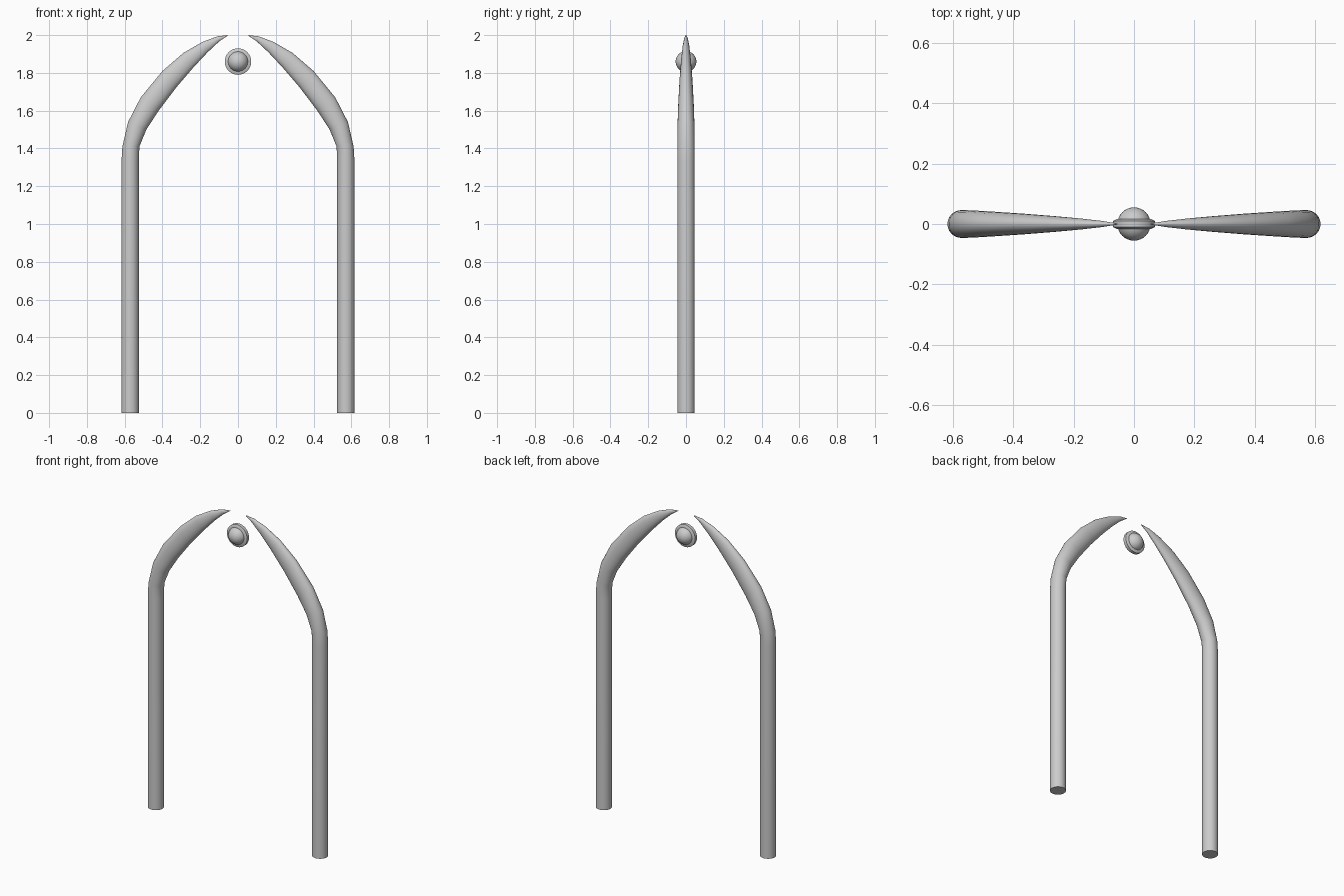
import bpy, bmesh, math
from mathutils import Vector

cube = bpy.data.objects.get("Cube")
if cube:
    bpy.data.objects.remove(cube)

grey = bpy.data.materials.new("light grey")
grey.use_nodes = True
colour = (0.6, 0.6, 0.6, 1)
grey.diffuse_color = colour
grey.node_tree.nodes["Principled BSDF"].inputs["Base Color"].default_value = colour


def finish(name, bm):
    bmesh.ops.recalc_face_normals(bm, faces=bm.faces)
    mesh = bpy.data.meshes.new(name)
    bm.to_mesh(mesh)
    bm.free()
    mesh.materials.append(grey)
    obj = bpy.data.objects.new(name, mesh)
    bpy.context.collection.objects.link(obj)
    bpy.ops.object.select_all(action="DESELECT")
    obj.select_set(True)
    bpy.context.view_layer.objects.active = obj
    bpy.ops.object.shade_smooth_by_angle(angle=math.radians(40))
    return obj


# Tapered arm sections: outer edge x, z, inner edge x, z, half depth
SECTIONS = [
    (0.617, 0, 0.525, 0, 0.046),
    (0.617, 1.33, 0.525, 1.33, 0.046),
    (0.612, 1.41, 0.522, 1.41, 0.046),
    (0.582, 1.54, 0.485, 1.50, 0.045),
    (0.515, 1.67, 0.420, 1.60, 0.041),
    (0.400, 1.81, 0.325, 1.725, 0.034),
    (0.290, 1.905, 0.235, 1.83, 0.026),
    (0.190, 1.963, 0.160, 1.91, 0.018),
    (0.110, 1.993, 0.100, 1.966, 0.010),
    (0.055, 2.0, 0.055, 1.997, 0.002),
]
SIDES = 24


def arm(name, side):
    bm = bmesh.new()
    rings = []
    for ox, oz, ix, iz, depth in SECTIONS:
        outer, inner = Vector((side * ox, 0, oz)), Vector((side * ix, 0, iz))
        mid, axis = (outer + inner) / 2, (outer - inner) / 2
        ring = []
        for k in range(SIDES):
            a = math.tau * k / SIDES
            ring.append(bm.verts.new(mid + axis * math.cos(a) + Vector((0, depth * math.sin(a), 0))))
        rings.append(ring)
    for low, high in zip(rings, rings[1:]):
        for k in range(SIDES):
            n = (k + 1) % SIDES
            bm.faces.new((low[k], low[n], high[n], high[k]))
    bm.faces.new(rings[0])
    bm.faces.new(rings[-1])
    finish(name, bm)


arm("left_arm", 1)
arm("right_arm", -1)

# Floating ball between the tips
ORB = Vector((0, 0, 1.86))
bm = bmesh.new()
bmesh.ops.create_uvsphere(bm, u_segments=32, v_segments=16, radius=0.055)
bmesh.ops.translate(bm, verts=bm.verts, vec=ORB)
finish("orb", bm)

# Chamfered band around the ball
bm = bmesh.new()
section = [(0.05, -0.016), (0.058, -0.016), (0.070, -0.010), (0.070, 0.010), (0.058, 0.016), (0.05, 0.016)]
loop = [bm.verts.new(ORB + Vector((r, y, 0))) for r, y in section]
edges = [bm.edges.new((loop[i], loop[(i + 1) % len(loop)])) for i in range(len(loop))]
bmesh.ops.spin(bm, geom=loop + edges, cent=ORB, axis=(0, 1, 0), angle=math.tau, steps=32)
bmesh.ops.remove_doubles(bm, verts=bm.verts, dist=0.0005)
finish("orb_band", bm)
